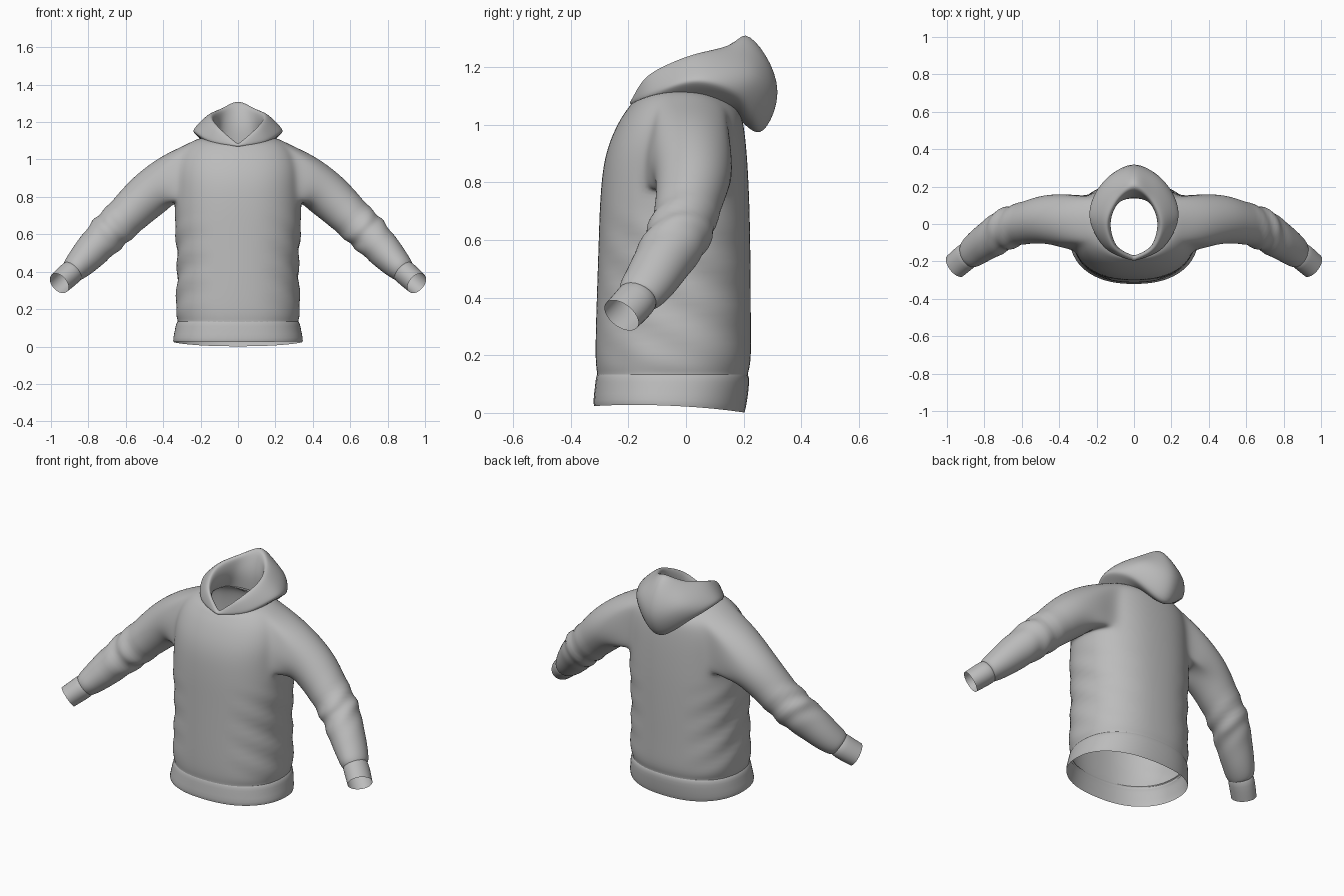
import bpy, bmesh, math
from mathutils import Vector

if "Cube" in bpy.data.objects:
    bpy.data.objects.remove(bpy.data.objects["Cube"], do_unlink=True)

cloth = bpy.data.materials.new("grey_cloth")
cloth.use_nodes = True
GREY = (0.5, 0.5, 0.5, 1)
cloth.diffuse_color = GREY
cloth.node_tree.nodes["Principled BSDF"].inputs["Base Color"].default_value = GREY

SEG = 32


def finish(bm, name, levels, fold=None):
    """Turn a bmesh into a smooth object, with optional cloth folds."""
    bmesh.ops.recalc_face_normals(bm, faces=bm.faces)
    mesh = bpy.data.meshes.new(name)
    bm.to_mesh(mesh)
    bm.free()
    obj = bpy.data.objects.new(name, mesh)
    bpy.context.collection.objects.link(obj)
    mesh.materials.append(cloth)
    bpy.ops.object.select_all(action="DESELECT")
    obj.select_set(True)
    bpy.context.view_layer.objects.active = obj
    mod = obj.modifiers.new("smooth", "SUBSURF")
    mod.levels = mod.render_levels = levels
    bpy.ops.object.modifier_apply(modifier=mod.name)
    if fold:
        moves = [v.normal * fold(v.co) for v in obj.data.vertices]
        for v, m in zip(obj.data.vertices, moves):
            v.co += m
    bpy.ops.object.shade_smooth_by_angle(angle=math.radians(50))


def skin(bm, rings, skip=None):
    """Join neighbouring closed rings of vertices with quads."""
    for j, (a, b) in enumerate(zip(rings, rings[1:])):
        n = len(a)
        for i in range(n):
            if not (skip and skip(i, j)):
                k = (i + 1) % n
                bm.faces.new((a[i], a[k], b[k], b[i]))


def add_ring(bm, points):
    return [bm.verts.new(p) for p in points]


def power(c, p):
    return math.copysign(abs(c) ** p, c)


def body_ring(z, half, front, back):
    """Rounded section; the neck dips at the front, the hem at the back."""
    mid, depth = (front + back) / 2, (back - front) / 2 * 1.015
    out = []
    for i in range(SEG):
        a = math.tau * i / SEG
        y = mid + depth * power(math.sin(a), 0.9)
        dip = 0.45 * max(0, z - 1.03) * math.sin(a) ** 2
        if z < 0.1:
            dip = (0.05 * (y + 0.1) - 0.015 * math.cos(a) ** 2) * (0.1 - z) / 0.1
        out.append(Vector((half * power(math.cos(a), 0.85), y, z - dip)))
    return out


# Sleeve sections: centre x, y, z, then radius across and radius in depth
ARM = [(.47, .026, .818, .128, .133), (.55, .012, .745, .117, .118),
       (.635, -.005, .66, .108, .11), (.69, -.03, .61, .111, .112),
       (.71, -.04, .587, .102, .108), (.77, -.083, .525, .098, .102),
       (.835, -.125, .453, .084, .092), (.878, -.162, .41, .07, .083),
       (.89, -.168, .4, .06, .066)]
CUFF = [(.878, -.16, .41, .058, .062), (.885, -.165, .402, .067, .075),
        (.92, -.192, .37, .065, .074), (.956, -.224, .338, .062, .072)]


def arm_rings(rows, side, angles):
    """Elliptical sections square to the sleeve's centre line."""
    centres = [Vector(r[:3]) for r in rows]
    out = []
    for i, r in enumerate(rows):
        t = centres[min(i + 1, len(rows) - 1)] - centres[max(i - 1, 0)]
        t.normalize()
        v = Vector((0, 1, 0))
        v = (v - t * v.dot(t)).normalized()
        u = v.cross(t)
        if u.z < 0:
            u = -u
        pts = [centres[i] + u * r[3] * math.cos(a) + v * r[4] * math.sin(a) for a in angles]
        out.append([Vector((p.x * side, p.y, p.z)) for p in pts])
    return out


# Body: half width, front and back at each height
BODY = [(.122, .325, -.306, .212), (.138, .322, -.305, .211), (.175, .336, -.312, .224),
        (.3, .33, -.31, .222), (.45, .322, -.305, .222), (.6, .336, -.3, .22),
        (.7, .34, -.297, .218), (.78, .338, -.292, .215), (.86, .336, -.284, .211),
        (.94, .335, -.264, .205), (1.02, .318, -.226, .195), (1.08, .275, -.198, .178),
        (1.12, .205, -.182, .145), (1.11, .15, -.172, .135)]
LOW, HIGH, REACH, SHIFT = 7, 11, 3, 1     # armhole rows and segments

bm = bmesh.new()
body = [add_ring(bm, body_ring(*row)) for row in BODY]


def in_armhole(i, j):
    left = abs((i + .5 - SHIFT + SEG / 2) % SEG - SEG / 2)
    right = abs(i + .5 - SEG / 2 + SHIFT)
    return LOW <= j < HIGH and min(left, right) < REACH


skin(bm, body, in_armhole)

# Sleeves grow out of the armhole edges
for side in (1, -1):
    base = SHIFT if side > 0 else SEG // 2 - SHIFT
    cols = [(base + side * k) % SEG for k in range(-REACH, REACH + 1)]
    loop = [body[HIGH][c] for c in cols[REACH:]]
    loop += [body[j][cols[-1]] for j in range(HIGH - 1, LOW, -1)]
    loop += [body[LOW][c] for c in reversed(cols)]
    loop += [body[j][cols[0]] for j in range(LOW + 1, HIGH)]
    loop += [body[HIGH][c] for c in cols[:REACH]]
    n = len(loop)
    sections = arm_rings(ARM, side, [math.tau * i / n for i in range(n)])
    middle = []
    for i, (v, p) in enumerate(zip(loop, sections[0])):
        a = math.tau * i / n
        middle.append((v.co + p) / 2 + Vector((0, .012 * math.sin(a), .025 * max(0, math.cos(a)))))
    skin(bm, [loop] + [add_ring(bm, s) for s in [middle] + sections])


def folds(p):
    """Soft creases above the hem at the sides and around the elbows."""
    x = abs(p.x)
    if x < .36 and p.z < .75:
        mask = max(0, (x - .12) / .22) * max(0, math.sin((p.z - .13) / .6 * math.pi))
        return .006 * mask * math.sin(42 * p.z + 22 * p.y + 9 * p.x)
    along = (x - p.z * .9)
    mask = math.exp(-((along - .12) / .13) ** 2) if x > .45 else 0
    return .005 * mask * math.sin(48 * along + 16 * p.y)


finish(bm, "body_and_sleeves", 2, folds)

# Ribbed band around the hem
bm = bmesh.new()
HEM = [(.138, .32, -.303, .209), (.125, .333, -.31, .217), (.09, .338, -.313, .216),
       (.03, .35, -.32, .206), (.014, .347, -.316, .2)]
skin(bm, [add_ring(bm, body_ring(*row)) for row in HEM])
finish(bm, "hem_band", 1)

# Cuffs
for side, label in ((1, "left"), (-1, "right")):
    bm = bmesh.new()
    turn = [math.tau * i / 20 for i in range(20)]
    skin(bm, [add_ring(bm, r) for r in arm_rings(CUFF, side, turn)])
    finish(bm, label + "_cuff", 1)

# Hood rings from the neck seam, over the outside, to the lining:
# each goes from the front middle around one side to the back middle
HOOD = [
    [(0, -.178, 1.06), (.13, -.13, 1.075), (.19, .02, 1.105), (.13, .14, 1.07), (0, .165, 1.04)],
    [(0, -.195, 1.07), (.155, -.13, 1.097), (.238, .03, 1.143), (.175, .18, 1.085), (0, .235, .962)],
    [(0, -.197, 1.077), (.153, -.13, 1.115), (.242, .04, 1.16), (.187, .2, 1.105), (0, .28, .97)],
    [(0, -.19, 1.082), (.127, -.132, 1.16), (.205, .045, 1.2), (.15, .25, 1.175), (0, .338, 1.11)],
    [(0, -.184, 1.085), (.11, -.132, 1.172), (.168, .02, 1.232), (.108, .195, 1.25), (0, .28, 1.25)],
    [(0, -.176, 1.086), (.1, -.127, 1.172), (.142, .0, 1.242), (.085, .13, 1.285), (0, .2, 1.335)],
    [(0, -.17, 1.08), (.092, -.12, 1.155), (.127, .0, 1.21), (.085, .115, 1.235), (0, .165, 1.265)],
    [(0, -.167, 1.07), (.09, -.115, 1.1), (.122, .0, 1.15), (.09, .1, 1.17), (0, .135, 1.18)],
    [(0, -.17, 1.06), (.11, -.125, 1.08), (.15, .0, 1.1), (.11, .11, 1.09), (0, .14, 1.08)],
]


def closed_curve(keys, steps):
    """Smooth closed curve through the key points, with a corner at the first."""
    n, out = len(keys), []
    slopes = [(keys[(i + 1) % n] - keys[i - 1]) / 2 for i in range(n)]
    slopes[0] *= 0.25
    for i in range(n):
        k = (i + 1) % n
        for s in range(steps):
            t = s / steps
            ease = t * t * (3 - 2 * t)
            out.append(keys[i].lerp(keys[k], ease)
                       + slopes[i] * t * (1 - t) ** 2 - slopes[k] * t * t * (1 - t))
    return out


bm = bmesh.new()
rings = []
for half in HOOD:
    keys = [Vector(p) for p in half]
    keys += [Vector((-p.x, p.y, p.z)) for p in reversed(keys[1:-1])]
    rings.append(add_ring(bm, closed_curve(keys, 5)))
skin(bm, rings)
finish(bm, "hood", 2)
